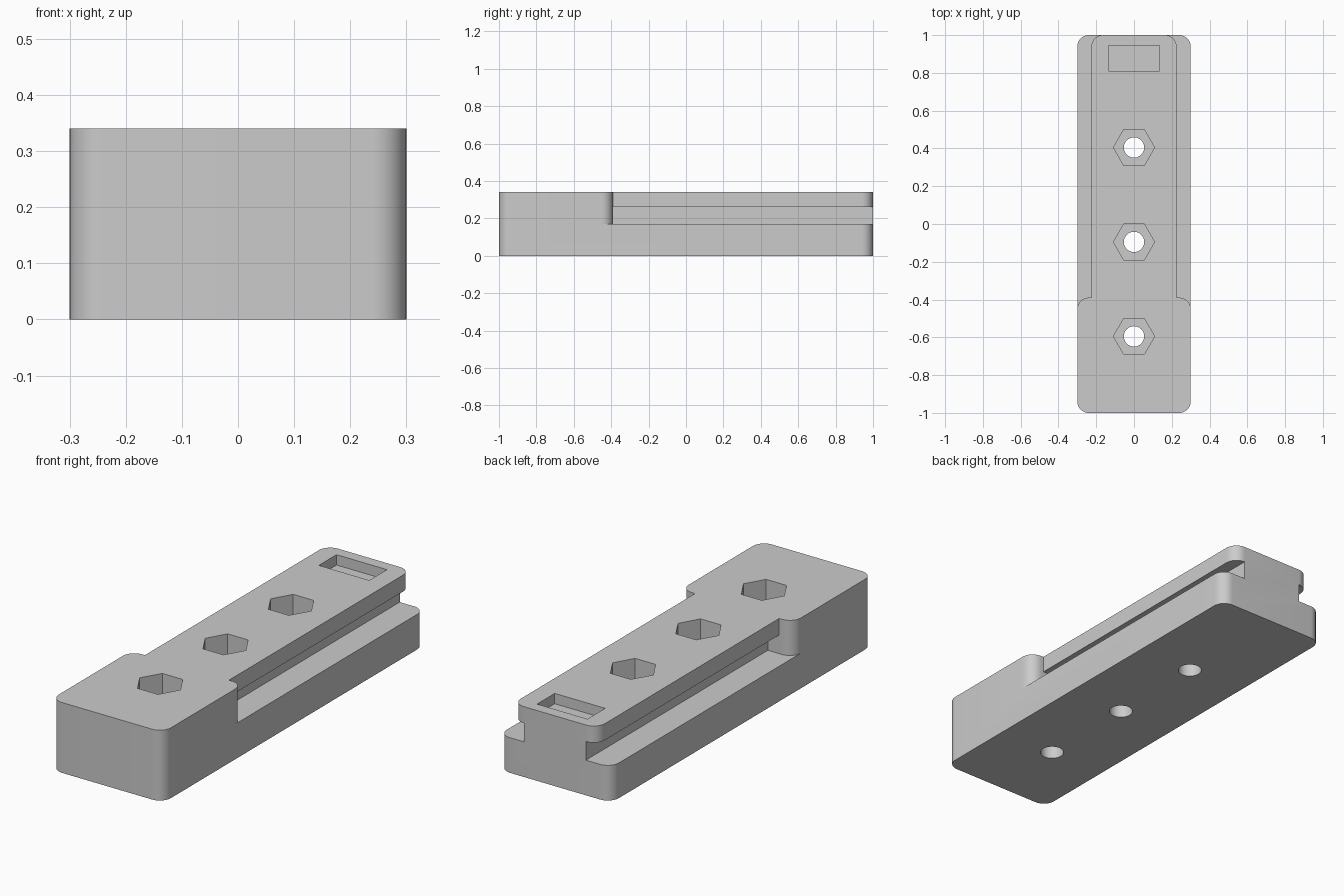
import bpy, bmesh, math

if "Cube" in bpy.data.objects:
    bpy.data.objects.remove(bpy.data.objects["Cube"])

W, L, H, R = 0.30, 1.0, 0.34, 0.06        # half width, half length, height, corner radius
LEDGE, LIP = 0.17, 0.26                   # heights of the ledge and of the lip underside
NECK_X, LIP_X, STEP_Y = 0.165, 0.225, -0.39
OUT = 0.1                                 # cutter overshoot

grey = bpy.data.materials.new("plain grey")
grey.use_nodes = True
colour = (0.6, 0.6, 0.6, 1)
grey.diffuse_color = colour
grey.node_tree.nodes["Principled BSDF"].inputs["Base Color"].default_value = colour


def arc(cx, cy, r, start, end, steps=12):
    angles = [math.radians(start + (end - start) * i / steps) for i in range(steps + 1)]
    return [(cx + r * math.cos(a), cy + r * math.sin(a)) for a in angles]


def prism(name, outline, z0, z1):
    """Extrude a flat outline from z0 to z1."""
    bm = bmesh.new()
    face = bm.faces.new([bm.verts.new((x, y, z0)) for x, y in outline])
    top = bmesh.ops.extrude_face_region(bm, geom=[face])["geom"]
    bmesh.ops.translate(bm, vec=(0, 0, z1 - z0),
                        verts=[v for v in top if isinstance(v, bmesh.types.BMVert)])
    bmesh.ops.recalc_face_normals(bm, faces=bm.faces)
    mesh = bpy.data.meshes.new(name)
    bm.to_mesh(mesh)
    bm.free()
    mesh.materials.append(grey)
    obj = bpy.data.objects.new(name, mesh)
    bpy.context.collection.objects.link(obj)
    return obj


def cut(target, cutter):
    cutter.hide_render = True
    mod = target.modifiers.new(cutter.name, "BOOLEAN")
    mod.operation, mod.solver, mod.object = "DIFFERENCE", "EXACT", cutter
    bpy.context.view_layer.objects.active = target
    bpy.ops.object.modifier_apply(modifier=mod.name)
    bpy.data.objects.remove(cutter)


# Main block with rounded upright corners
corners = [(1, 1, 0), (-1, 1, 90), (-1, -1, 180), (1, -1, 270)]
footprint = [p for sx, sy, a in corners
             for p in arc(sx * (W - R), sy * (L - R), R, a, a + 90)]
body = prism("slotted_block", footprint, 0, H)

# Side channels: deep slot below the lip, shallower recess beside it
shoulder = arc(W - R, STEP_Y - R, R, 90, 0) + [(W + OUT, STEP_Y - R), (W + OUT, L + OUT)]
slot = [(NECK_X, L + OUT), (NECK_X, STEP_Y)] + shoulder
recess = ([(LIP_X - R, L + OUT)] + arc(LIP_X - R, L - R, R, 90, 0)
          + [(LIP_X, STEP_Y)] + shoulder)
for side in (1, -1):
    cut(body, prism("slot_cutter", [(side * x, y) for x, y in slot], LEDGE, LIP))
    cut(body, prism("recess_cutter", [(side * x, y) for x, y in recess], LIP, H + OUT))

# Bolt holes with hexagonal nut pockets
for y in (-0.595, -0.095, 0.405):
    cut(body, prism("nut_cutter", arc(0, y, 0.109, 0, 300, 5), 0.17, H + OUT))
    cut(body, prism("bolt_cutter", arc(0, y, 0.054, 0, 348.75, 31), -OUT, H))

# Shallow rectangular pocket at the back
pocket = [(-0.135, 0.81), (0.135, 0.81), (0.135, 0.945), (-0.135, 0.945)]
cut(body, prism("pocket_cutter", pocket, H - 0.05, H + OUT))

bpy.ops.object.select_all(action="DESELECT")
body.select_set(True)
bpy.context.view_layer.objects.active = body
bpy.ops.object.shade_smooth_by_angle(angle=math.radians(30))
